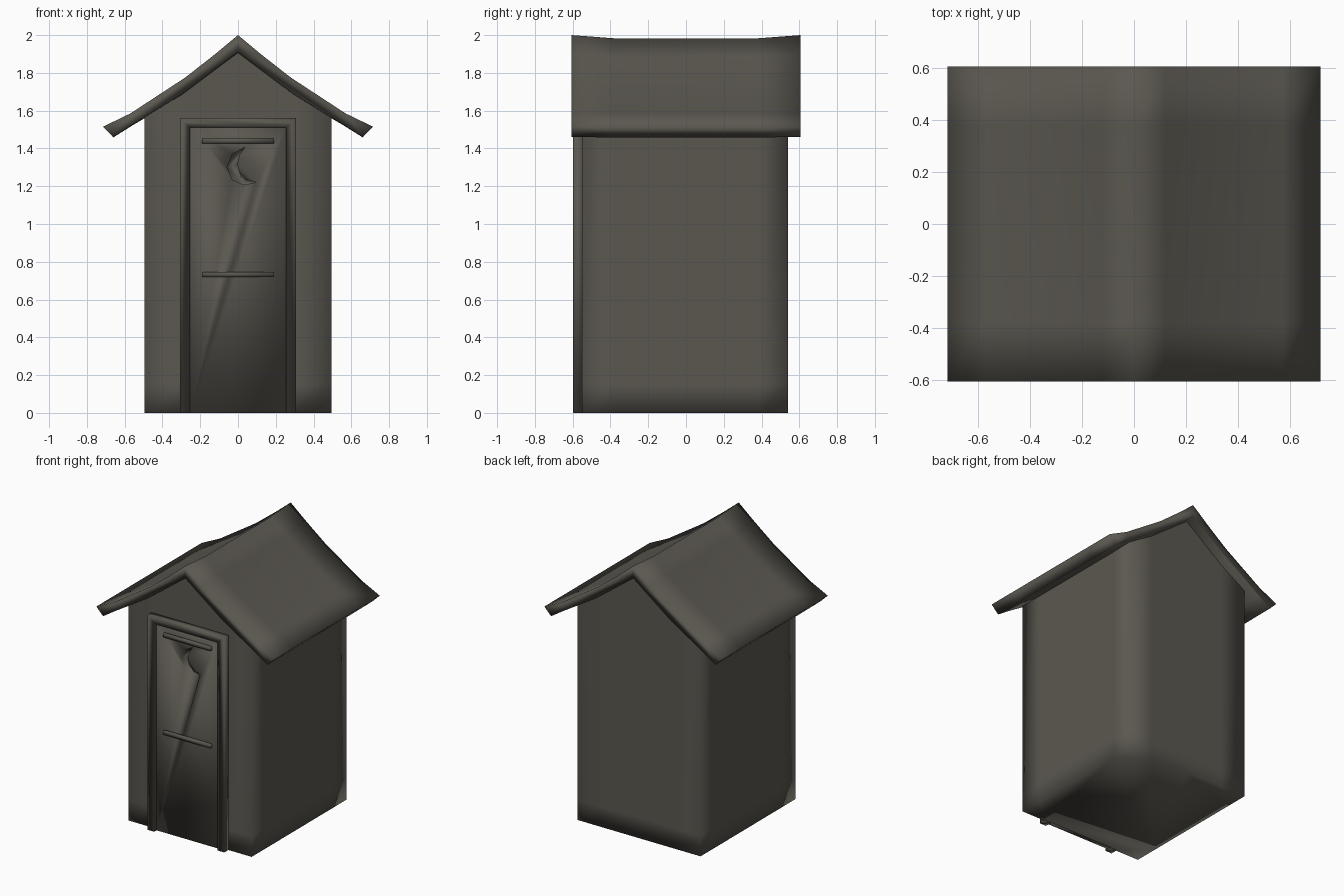
import bpy
import bmesh

cube = bpy.data.objects.get("Cube")
if cube:
    bpy.data.objects.remove(cube, do_unlink=True)

wood = bpy.data.materials.new("weathered grey wood")
wood.use_nodes = True
WOOD = (0.105, 0.097, 0.081, 1)
wood.diffuse_color = WOOD
wood.node_tree.nodes["Principled BSDF"].inputs["Base Color"].default_value = WOOD
wood.node_tree.nodes["Principled BSDF"].inputs["Roughness"].default_value = 0.8


def loft(name, rings, cap_start=True, cap_end=True):
    """Skin a row of closed rings and shade the skin smooth."""
    bm = bmesh.new()
    rows = [[bm.verts.new(p) for p in ring] for ring in rings]
    for a, b in zip(rows, rows[1:]):
        for i in range(len(a)):
            j = (i + 1) % len(a)
            bm.faces.new((a[i], a[j], b[j], b[i]))
    if cap_start:
        bm.faces.new(rows[0][::-1])
    if cap_end:
        bm.faces.new(rows[-1])
    bmesh.ops.recalc_face_normals(bm, faces=bm.faces)
    for f in bm.faces:
        f.smooth = True
    mesh = bpy.data.meshes.new(name)
    bm.to_mesh(mesh)
    bm.free()
    mesh.materials.append(wood)
    obj = bpy.data.objects.new(name, mesh)
    bpy.context.collection.objects.link(obj)
    return obj


def prism(name, outline, y0, y1):
    """Extrude an x-z outline along y."""
    return loft(name, [[(x, y, z) for x, z in outline] for y in (y0, y1)])


def bar(name, x, z0, z1, y0, y1):
    return prism(name, [(-x, z0), (x, z0), (x, z1), (-x, z1)], y0, y1)


# Walls: a ring of points rising to the gable line under the roof
GABLE = {0: 1.93, 0.3: 1.71, 0.495: 1.58}
xs = [-0.495, -0.3, 0, 0.3, 0.495]
plan = [(x, -0.55) for x in xs] + [(0.495, -0.38), (0.495, 0.38)]
plan += [(x, 0.54) for x in xs[::-1]] + [(-0.495, 0.38), (-0.495, -0.38)]
walls = [[(x, y, z) for x, y in plan] for z in (0, 0.15)]
walls.append([(x, y, GABLE[abs(x)]) for x, y in plan])
loft("walls", walls, cap_end=False)

# Roof: mirrored half section, with a ridge that sags between its ends
top = [(0, 2.0), (0.12, 1.9), (0.28, 1.775), (0.57, 1.585), (0.715, 1.515)]
under = [(0.66, 1.46), (0.56, 1.525), (0.3, 1.685), (0, 1.91)]
half = top + under
section = half + [(-x, z) for x, z in half[-2:0:-1]]
rows = []
for y, sag in ((-0.605, 0), (-0.38, 0.017), (0.38, 0.017), (0.605, 0)):
    rows.append([(x, y, z - sag * (1 - abs(x) / 0.715)) for x, z in section])
loft("roof", rows)

# Door frame: one upside-down U
frame = [(-0.308, 0), (-0.308, 1.56), (0.308, 1.56), (0.308, 0),
         (0.255, 0), (0.255, 1.51), (-0.255, 1.51), (-0.255, 0)]
prism("door_frame", frame, -0.597, -0.545)

# Door with a crescent window sunk into it
door = bar("door", 0.255, 0, 1.51, -0.57, -0.54)
crescent = [(0.035, 1.405), (-0.03, 1.37), (-0.058, 1.3), (-0.03, 1.235),
            (0.03, 1.207), (0.095, 1.22), (0.045, 1.235), (0.01, 1.27),
            (-0.005, 1.315), (0.008, 1.365)]
cutter = prism("crescent_cutter", crescent, -0.62, -0.556)
cutter.hide_render = True
cut = door.modifiers.new("crescent", 'BOOLEAN')
cut.operation = 'DIFFERENCE'
cut.solver = 'EXACT'
cut.object = cutter
bpy.context.view_layer.objects.active = door
bpy.ops.object.modifier_apply(modifier=cut.name)
bpy.data.objects.remove(cutter, do_unlink=True)

# Door battens
for label, z in (("upper", 1.44), ("lower", 0.733)):
    bar(label + "_batten", 0.19, z - 0.014, z + 0.014, -0.587, -0.565)
